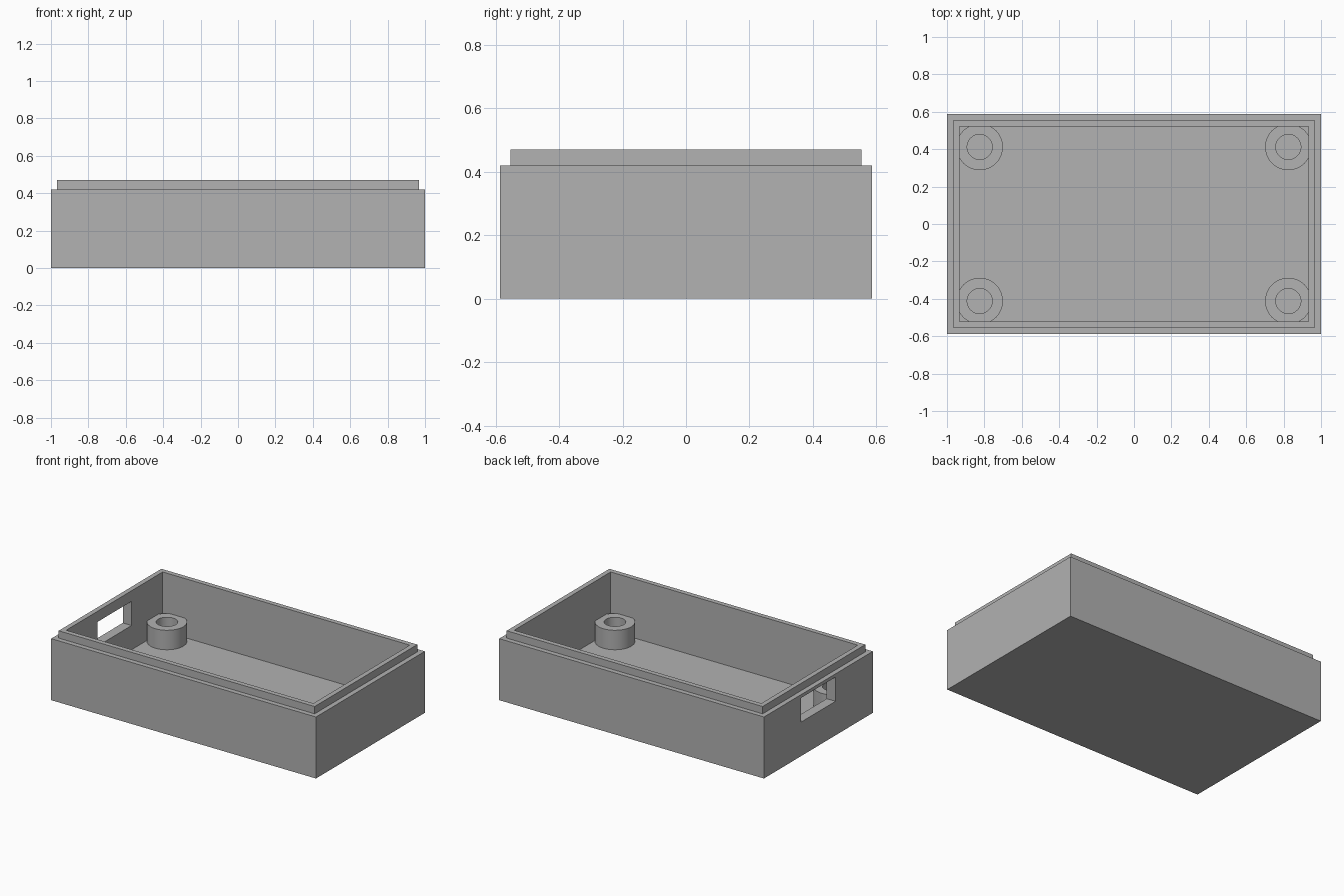
import bpy, bmesh
from mathutils import Matrix

HALF_X, HALF_Y = 1.0, 0.587
STEP = 0.0333          # width of the rim ledge and of the lip
BODY_TOP, LIP_TOP, FLOOR = 0.42, 0.47, 0.067
POST_X, POST_Y, POST_TOP = 0.825, 0.412, 0.2

if "Cube" in bpy.data.objects:
    bpy.data.objects.remove(bpy.data.objects["Cube"], do_unlink=True)

# Plain grey plastic
grey = bpy.data.materials.new("grey_plastic")
grey.use_nodes = True
colour = (0.445, 0.445, 0.445, 1)
grey.diffuse_color = colour
grey.node_tree.nodes["Principled BSDF"].inputs["Base Color"].default_value = colour


def add_object(name, bm):
    bmesh.ops.recalc_face_normals(bm, faces=bm.faces[:])
    mesh = bpy.data.meshes.new(name)
    bm.to_mesh(mesh)
    bm.free()
    mesh.materials.append(grey)
    obj = bpy.data.objects.new(name, mesh)
    bpy.context.collection.objects.link(obj)
    return obj


def corner_cylinders(bm, radius, z0, z1):
    for sx in (-1, 1):
        for sy in (-1, 1):
            place = Matrix.Translation((sx * POST_X, sy * POST_Y, (z0 + z1) / 2))
            bmesh.ops.create_cone(bm, cap_ends=True, segments=48, radius1=radius,
                                  radius2=radius, depth=z1 - z0, matrix=place)


def apply_boolean(target, tool, operation):
    mod = target.modifiers.new(operation.lower(), 'BOOLEAN')
    mod.operation, mod.object, mod.solver = operation, tool, 'EXACT'
    tool.hide_render = True
    bpy.context.view_layer.objects.active = target
    bpy.ops.object.modifier_apply(modifier=mod.name)
    bpy.data.objects.remove(tool, do_unlink=True)


# Open box: rectangular rings from the base, over the stepped lip, to the floor
bm = bmesh.new()
rings = []
for inset, z in ((0, 0), (0, BODY_TOP), (STEP, BODY_TOP), (STEP, LIP_TOP),
                 (2 * STEP, LIP_TOP), (2 * STEP, FLOOR)):
    x, y = HALF_X - inset, HALF_Y - inset
    rings.append([bm.verts.new((sx * x, sy * y, z))
                  for sx, sy in ((-1, -1), (1, -1), (1, 1), (-1, 1))])
for a, b in zip(rings, rings[1:]):
    for i in range(4):
        j = (i + 1) % 4
        bm.faces.new((a[i], a[j], b[j], b[i]))
bm.faces.new(rings[0])
bm.faces.new(rings[-1])
box = add_object("enclosure_base", bm)

# Screw posts merged into the corners
bm = bmesh.new()
corner_cylinders(bm, 0.124, FLOOR / 2, POST_TOP)
apply_boolean(box, add_object("screw_posts", bm), 'UNION')

# Blind screw holes and the port opening in the right wall
bm = bmesh.new()
corner_cylinders(bm, 0.067, FLOOR, POST_TOP + 0.1)
bmesh.ops.create_cube(bm, size=1, matrix=Matrix.Translation((-HALF_X + STEP, 0, 0.315))
                      @ Matrix.Diagonal((0.12, 0.37, 0.165, 1)))
apply_boolean(box, add_object("cutouts", bm), 'DIFFERENCE')

# Smooth the round posts, keep box edges crisp
bpy.ops.object.select_all(action='DESELECT')
box.select_set(True)
bpy.context.view_layer.objects.active = box
bpy.ops.object.shade_smooth_by_angle(angle=0.5)
